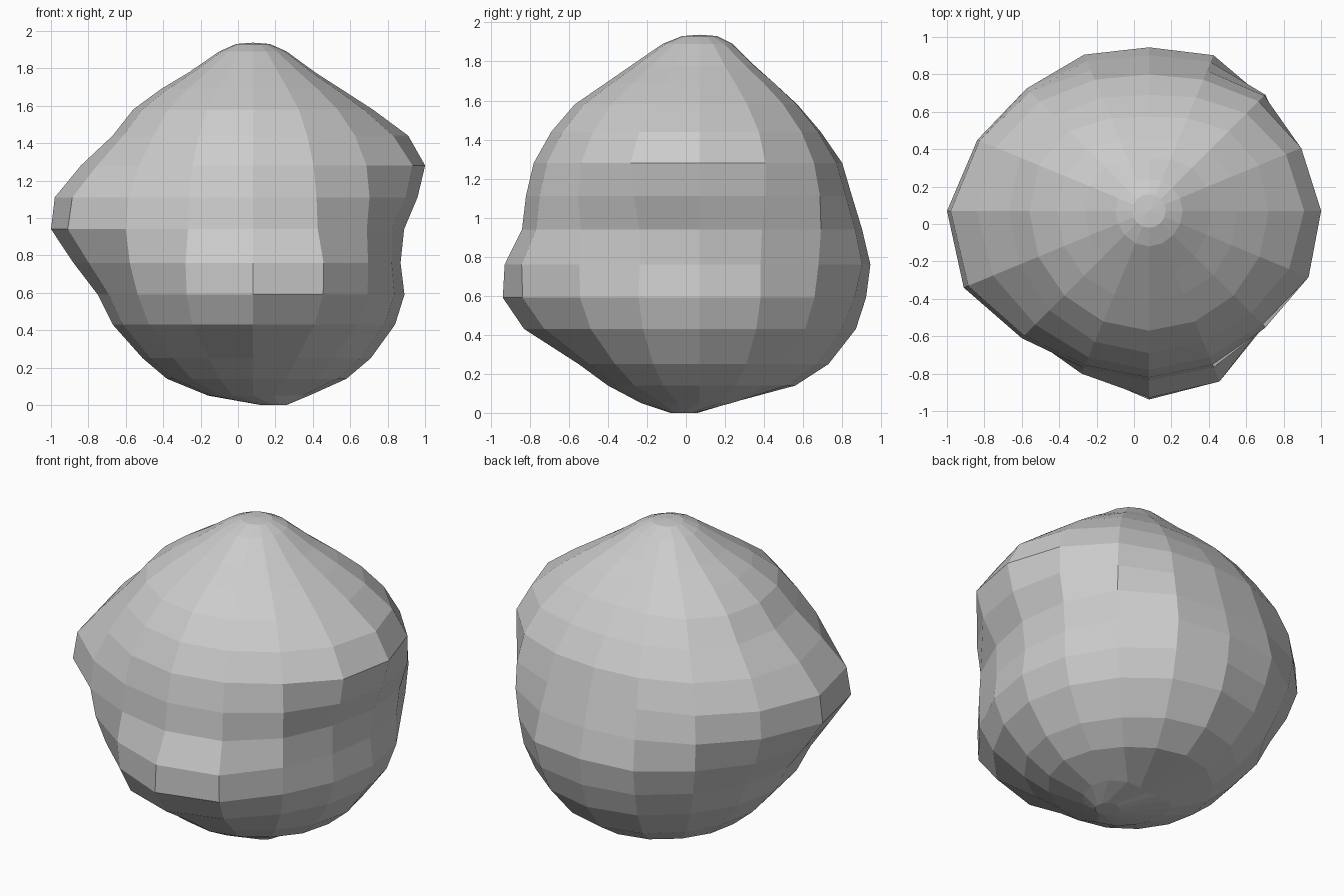
import bpy, bmesh
from math import sin, cos, radians, exp

if "Cube" in bpy.data.objects:
    bpy.data.objects.remove(bpy.data.objects["Cube"])

SEGMENTS = 16
CX, CY = 0.08, 0.07

# Ring heights and the radius of each ring: plain body, then the four sides
HEIGHTS = [.05, .14, .25, .43, .59, .76, .94, 1.11, 1.28, 1.44, 1.58, 1.69, 1.78, 1.89, 1.93]
BODY = [.24, .46, .60, .75, .83, .88, .90, .885, .83, .75, .64, .50, .35, .18, .09]
SIDES = {
    0:   [.30, .50, .63, .76, .81, .79, .81, .88, .92, .83, .64, .47, .33, .18, .09],
    90:  [.14, .49, .66, .80, .85, .87, .83, .78, .73, .62, .50, .38, .28, .17, .09],
    180: [.24, .46, .59, .75, .83, .96, 1.08, 1.06, .92, .75, .64, .49, .34, .18, .09],
    270: [.30, .47, .62, .90, 1.01, 1.00, .91, .89, .85, .76, .64, .48, .35, .19, .09],
}
# Local lumps and dents: angle, height, amount, angular width, height spread
LUMPS = [
    (208, 1.00, .05, 16, .20),
    (157, 1.00, -.04, 14, .20),
    (292, .68, .03, 12, .15),
    (247, .65, -.04, 14, .18),
    (67, .76, .03, 14, .20),
    (112, .76, .03, 14, .20),
    (315, .85, -.02, 14, .20),
    (337, 1.25, .03, 12, .12),
    (337, .90, -.03, 14, .15),
    (45, 1.00, .02, 14, .18),
    (24, 1.36, -.02, 12, .12),
]


def radius(level, angle):
    r = BODY[level]
    for side, profile in SIDES.items():
        weight = max(0, cos(radians(angle - side))) ** 4
        r += (profile[level] - BODY[level]) * weight
    for a, z, amount, width, spread in LUMPS:
        turn = (angle - a + 180) % 360 - 180
        r += amount * exp(-(turn / width) ** 2 - ((HEIGHTS[level] - z) / spread) ** 2)
    return r


bm = bmesh.new()


def add_ring(cx, cy, z, radius_at):
    ring = []
    for i in range(SEGMENTS):
        angle = 360 * i / SEGMENTS
        r = radius_at(angle)
        ring.append(bm.verts.new((cx + r * cos(radians(angle)),
                                  cy + r * sin(radians(angle)), z)))
    return ring


# Off-centre foot, then the lumpy body rings
rings = [add_ring(0.19, -0.01, 0, lambda a: 0.07)]
for level, z in enumerate(HEIGHTS):
    rings.append(add_ring(CX, CY, z, lambda a, k=level: radius(k, a)))

for low, high in zip(rings, rings[1:]):
    for i in range(SEGMENTS):
        j = (i + 1) % SEGMENTS
        bm.faces.new((low[i], low[j], high[j], high[i]))

# Closed ends
bm.faces.new(rings[0][::-1])
tip = bm.verts.new((CX, CY, 1.937))
for i in range(SEGMENTS):
    bm.faces.new((rings[-1][i], rings[-1][(i + 1) % SEGMENTS], tip))

bmesh.ops.recalc_face_normals(bm, faces=bm.faces)
mesh = bpy.data.meshes.new("boulder")
bm.to_mesh(mesh)
bm.free()
boulder = bpy.data.objects.new("boulder", mesh)
bpy.context.collection.objects.link(boulder)
